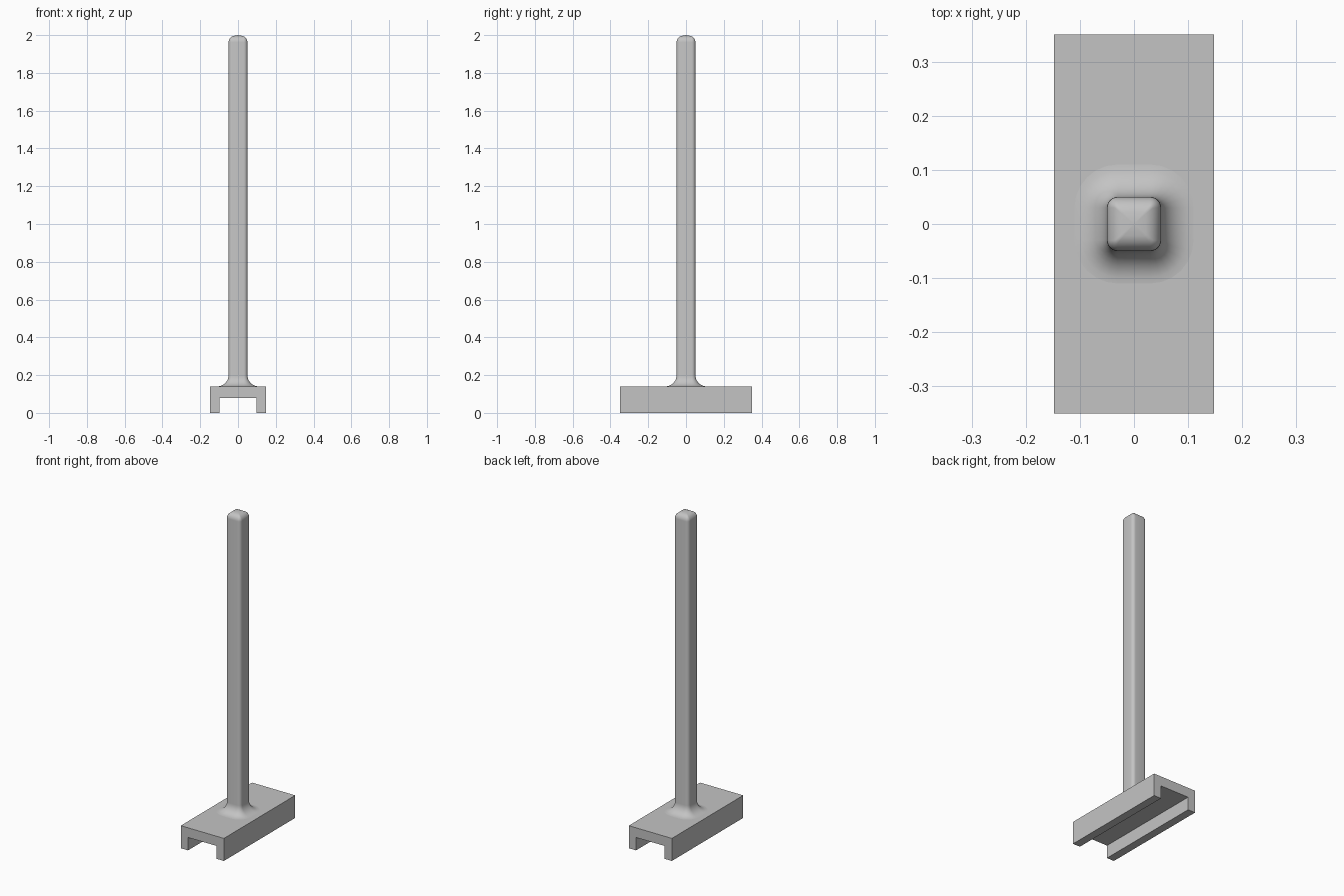
import bpy, bmesh, math

if "Cube" in bpy.data.objects:
    bpy.data.objects.remove(bpy.data.objects["Cube"], do_unlink=True)

grey = bpy.data.materials.new("plain grey")
grey.use_nodes = True
color = (0.55, 0.55, 0.55, 1)
grey.diffuse_color = color
grey.node_tree.nodes["Principled BSDF"].inputs["Base Color"].default_value = color


def finish(name, bm, smooth=False):
    bmesh.ops.recalc_face_normals(bm, faces=bm.faces)
    mesh = bpy.data.meshes.new(name)
    bm.to_mesh(mesh)
    bm.free()
    mesh.materials.append(grey)
    obj = bpy.data.objects.new(name, mesh)
    bpy.context.collection.objects.link(obj)
    if smooth:
        bpy.ops.object.select_all(action='DESELECT')
        obj.select_set(True)
        bpy.context.view_layer.objects.active = obj
        bpy.ops.object.shade_smooth_by_angle(angle=math.radians(40))
    return obj


# Channel base: upside-down U profile extruded along y
WIDTH, LENGTH, HEIGHT = 0.148, 0.35, 0.14
SLOT, SLOT_TOP = 0.098, 0.08
half = [(SLOT, SLOT_TOP), (SLOT, 0), (WIDTH, 0), (WIDTH, HEIGHT)]
profile = half + [(-x, z) for x, z in reversed(half)]
bm = bmesh.new()
face = bm.faces.new([bm.verts.new((x, -LENGTH, z)) for x, z in profile])
result = bmesh.ops.extrude_face_region(bm, geom=[face])
moved = [v for v in result["geom"] if isinstance(v, bmesh.types.BMVert)]
bmesh.ops.translate(bm, verts=moved, vec=(0, 2 * LENGTH, 0))
finish("channel_base", bm)

# Square post: rounded-square rings lofted through a flared foot and domed tip
POST, CORNER, STEPS = 0.05, 0.02, 6
FLARE, TIP, TOP = 0.06, 0.035, 2.0


def ring(bm, size, z):
    radius = max(CORNER + size - POST, size * 0.15)
    verts = []
    for quarter in range(4):
        for i in range(STEPS + 1):
            a = math.pi / 2 * (quarter + i / STEPS)
            mid = math.pi / 2 * quarter + math.pi / 4
            reach = (size - radius) * math.sqrt(2)
            verts.append(bm.verts.new((reach * math.cos(mid) + radius * math.cos(a),
                                       reach * math.sin(mid) + radius * math.sin(a), z)))
    return verts


levels = []
arc = [math.pi / 2 * i / 8 for i in range(9)]
for a in arc:
    levels.append((POST + FLARE * (1 - math.sin(a)), HEIGHT + FLARE * (1 - math.cos(a))))
for a in arc:
    levels.append((POST - TIP * (1 - math.cos(a)), TOP - 0.003 - TIP * (1 - math.sin(a))))

bm = bmesh.new()
rings = [ring(bm, size, z) for size, z in levels]
count = len(rings[0])
for low, high in zip(rings, rings[1:]):
    for i in range(count):
        j = (i + 1) % count
        bm.faces.new((low[i], low[j], high[j], high[i]))
peak = bm.verts.new((0, 0, TOP))
for i in range(count):
    bm.faces.new((rings[-1][i], rings[-1][(i + 1) % count], peak))
finish("square_post", bm, smooth=True)
